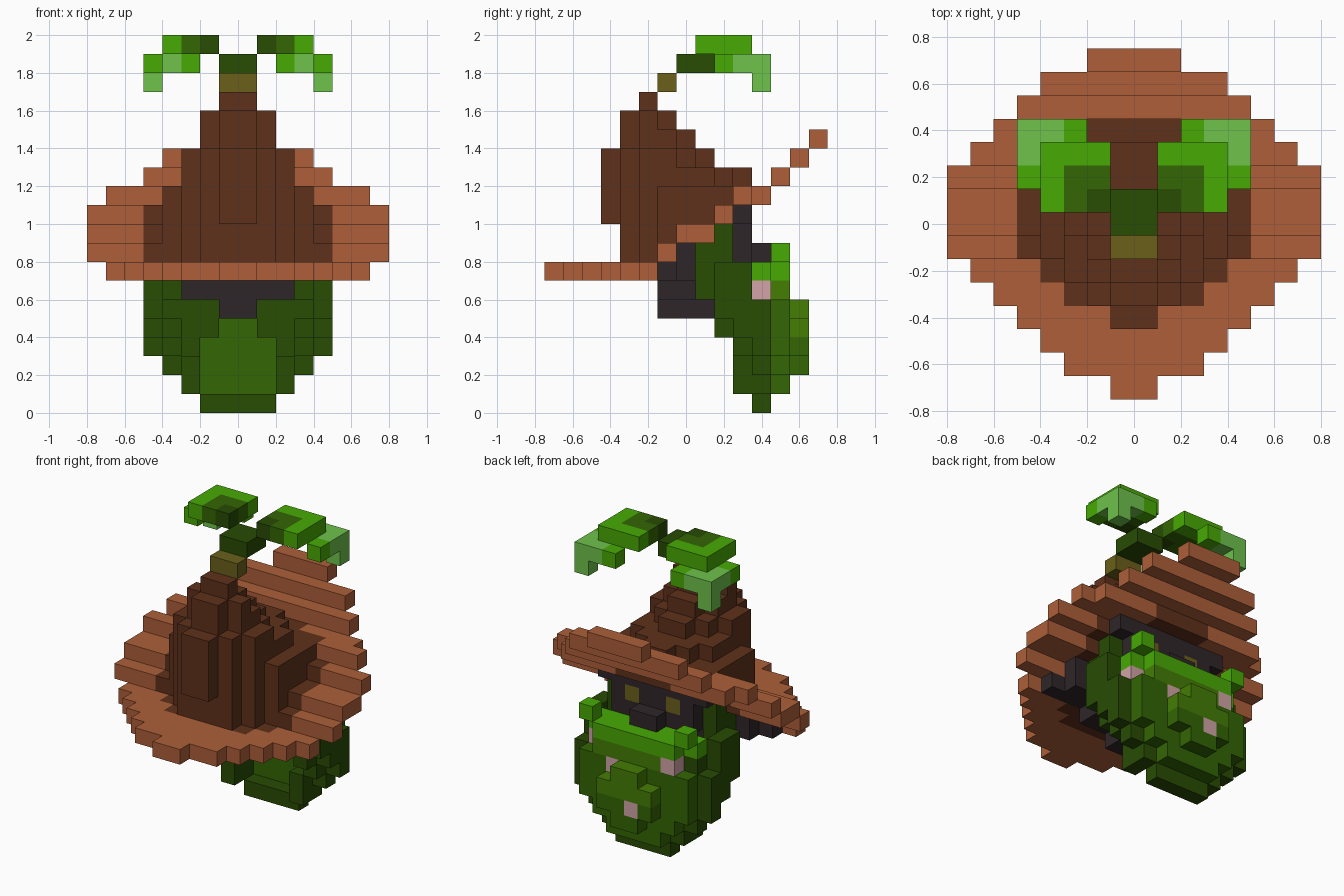
import bpy, bmesh
from mathutils import Vector

default_cube = bpy.data.objects.get("Cube")
if default_cube:
    bpy.data.objects.remove(default_cube, do_unlink=True)

SIZE = 0.1
PALETTE = {
    "tan_brim": "ad5f38", "dark_brown": "5f311b", "dark_green": "284c03",
    "leaf_green": "336604", "bright_green": "48aa04", "pale_green": "6ec24c",
    "olive_bark": "6b601a", "charcoal": "2f2629", "dusty_pink": "d2a4a6",
    "moss_green": "447d04",
}
COLOURS = list(PALETTE)


def linear(channel):
    return channel / 12.92 if channel < 0.04045 else ((channel + 0.055) / 1.055) ** 2.4


def make_material(name, code):
    rgba = [linear(c / 255) for c in bytes.fromhex(code)] + [1.0]
    material = bpy.data.materials.new(name)
    material.use_nodes = True
    material.diffuse_color = rgba
    shader = next(n for n in material.node_tree.nodes if n.type == "BSDF_PRINCIPLED")
    shader.inputs["Base Color"].default_value = rgba
    return material


materials = {name: make_material(name, code) for name, code in PALETTE.items()}
cells = {}  # (x, y, z) -> (part, colour)


def block(part, colour, xs, ys, zs, mirror=True):
    """Fill cells: xs counts outward from the centre, ys and zs are inclusive."""
    for x in range(xs[0], xs[1]):
        for y in range(ys[0], ys[1] + 1):
            for z in range(zs[0], zs[1] + 1):
                cells[x, y, z] = (part, colour)
                if mirror:
                    cells[-1 - x, y, z] = (part, colour)


# Hat brim: flat at the front, rising in steps to the back, stained near the crown
brim_widths = [1, 3, 4, 5, 6, 7, 8, 8, 8, 8, 7, 6, 5, 4, 2]
brim_heights = [7] * 6 + [8, 9, 9, 10, 11, 11, 12, 13, 14]
stain_widths = {-3: 3, -2: 4, -1: 5, 0: 5, 1: 5, 2: 5, 3: 4, 4: 2}
for i, (width, z) in enumerate(zip(brim_widths, brim_heights)):
    y = i - 7
    block("hat_brim", "tan_brim", (0, width), (y, y), (z, z))
    block("hat_brim", "dark_brown", (0, stain_widths.get(y, 0)), (y, y), (z, z))

# Hat crown: for each level, (half width, first y, last y)
crown = {
    8: [(2, -3, -2), (3, -2, -2)],
    9: [(2, -3, -1), (3, -2, -1), (4, -1, -1)],
    10: [(1, -4, 1), (2, -3, 1), (3, -2, 1), (4, -1, 1)],
    11: [(1, -4, 2), (2, -3, 2), (3, -2, 2), (4, -1, 2)],
    12: [(1, -4, 3), (2, -3, 2), (3, -2, 1)],
    13: [(1, -4, 1), (2, -3, 0), (3, -2, -1)],
    14: [(1, -3, 0), (2, -2, -1)],
    15: [(1, -3, -1), (2, -2, -2)],
    16: [(1, -2, -2)],
}
for z, rows in crown.items():
    for half, first, last in rows:
        block("hat_crown", "dark_brown", (0, half), (first, last), (z, z))

# Stem and sprouting leaves
block("stem", "olive_bark", (0, 1), (-1, -1), (17, 17))
block("stem", "dark_green", (0, 1), (0, 1), (18, 18))
block("leaves", "bright_green", (1, 4), (1, 3), (19, 19))
block("leaves", "leaf_green", (2, 3), (1, 2), (19, 19))
block("leaves", "dark_green", (1, 2), (1, 1), (19, 19))
block("leaves", "leaf_green", (1, 2), (2, 2), (19, 19))
block("leaves", "bright_green", (4, 5), (2, 2), (18, 18))
block("leaves", "pale_green", (4, 5), (3, 4), (18, 18))
block("leaves", "pale_green", (3, 4), (4, 4), (18, 18))
block("leaves", "bright_green", (2, 3), (4, 4), (18, 18))
block("leaves", "pale_green", (4, 5), (4, 4), (17, 17))

# Hood: a wedge behind the head
block("hood", "charcoal", (0, 1), (-1, 1), (5, 5))
block("hood", "charcoal", (0, 3), (-1, 0), (6, 6))
block("hood", "charcoal", (0, 6), (-1, -1), (7, 7))
block("hood", "charcoal", (0, 5), (0, 0), (7, 8))

# Face with fringe, eyes and nose
block("face", "charcoal", (0, 3), (3, 3), (8, 9))
block("face", "charcoal", (0, 4), (3, 3), (10, 10))
block("face", "olive_bark", (1, 2), (3, 3), (9, 9))
block("face", "charcoal", (0, 1), (4, 4), (8, 8))

# Mask: hollow bowl, for each level (inner x, outer x, first y, last y)
mask = {
    0: [(0, 2, 4, 4)],
    1: [(2, 3, 3, 4), (0, 2, 5, 5)],
    2: [(3, 4, 4, 4), (2, 3, 3, 4), (0, 3, 5, 5)],
    3: [(4, 5, 4, 4), (3, 4, 3, 4), (2, 3, 4, 4), (0, 4, 5, 5)],
    4: [(4, 5, 3, 4), (3, 4, 2, 4), (1, 3, 4, 4), (0, 4, 5, 5)],
    5: [(4, 5, 2, 4), (0, 4, 4, 4), (0, 4, 5, 5)],
    6: [(3, 4, 1, 2), (4, 5, 2, 3), (0, 4, 4, 4)],
    7: [(3, 4, 1, 2), (4, 5, 2, 3)],
    8: [(3, 4, 1, 2)],
    9: [(3, 4, 2, 2)],
}
for z, rows in mask.items():
    for inner, outer, first, last in rows:
        colour = "leaf_green" if first == 5 else "dark_green"
        block("mask", colour, (inner, outer), (first, last), (z, z))
block("mask", "moss_green", (0, 3), (5, 5), (6, 6))

# Bright upper edge of the mask with two points
block("mask", "bright_green", (0, 4), (4, 4), (7, 7))
block("mask", "bright_green", (0, 3), (5, 5), (7, 7))
block("mask", "bright_green", (3, 4), (5, 5), (8, 8))

# Snout and pink spots
block("snout", "leaf_green", (0, 1), (6, 6), (2, 2))
block("snout", "leaf_green", (0, 2), (6, 6), (3, 3))
block("snout", "moss_green", (0, 2), (6, 6), (4, 4))
block("snout", "moss_green", (0, 1), (6, 6), (5, 5))
block("snout", "dusty_pink", (-1, 0), (6, 6), (3, 3), mirror=False)
block("mask", "dusty_pink", (1, 2), (5, 5), (5, 5), mirror=False)
block("mask", "dusty_pink", (3, 4), (4, 4), (6, 6), mirror=False)
block("mask", "dusty_pink", (-3, -2), (5, 5), (6, 6), mirror=False)

AXES = [Vector(a) for a in ((1, 0, 0), (0, 1, 0), (0, 0, 1))]


def build_part(part):
    """Skin the exposed sides of one part and merge its flat areas."""
    bm = bmesh.new()
    used = sorted({c for p, c in cells.values() if p == part}, key=COLOURS.index)
    for cell, (owner, colour) in cells.items():
        if owner != part:
            continue
        centre = Vector((cell[0] + 0.5, cell[1], cell[2] + 0.5))
        for i, axis in enumerate(AXES):
            for sign in (1, -1):
                normal = axis * sign
                if tuple(int(c + n) for c, n in zip(cell, normal)) in cells:
                    continue
                u = AXES[(i + 1) % 3] * 0.5
                v = AXES[(i + 2) % 3] * 0.5 * sign
                middle = centre + normal * 0.5
                corners = (middle - u - v, middle + u - v, middle + u + v, middle - u + v)
                face = bm.faces.new([bm.verts.new(p * SIZE) for p in corners])
                face.material_index = used.index(colour)
    bmesh.ops.remove_doubles(bm, verts=bm.verts[:], dist=0.001)
    bmesh.ops.dissolve_limit(bm, angle_limit=0.01, verts=bm.verts[:],
                             edges=bm.edges[:], delimit={"MATERIAL"})
    mesh = bpy.data.meshes.new(part)
    bm.to_mesh(mesh)
    bm.free()
    for colour in used:
        mesh.materials.append(materials[colour])
    bpy.context.collection.objects.link(bpy.data.objects.new(part, mesh))


for part in dict.fromkeys(p for p, c in cells.values()):
    build_part(part)
